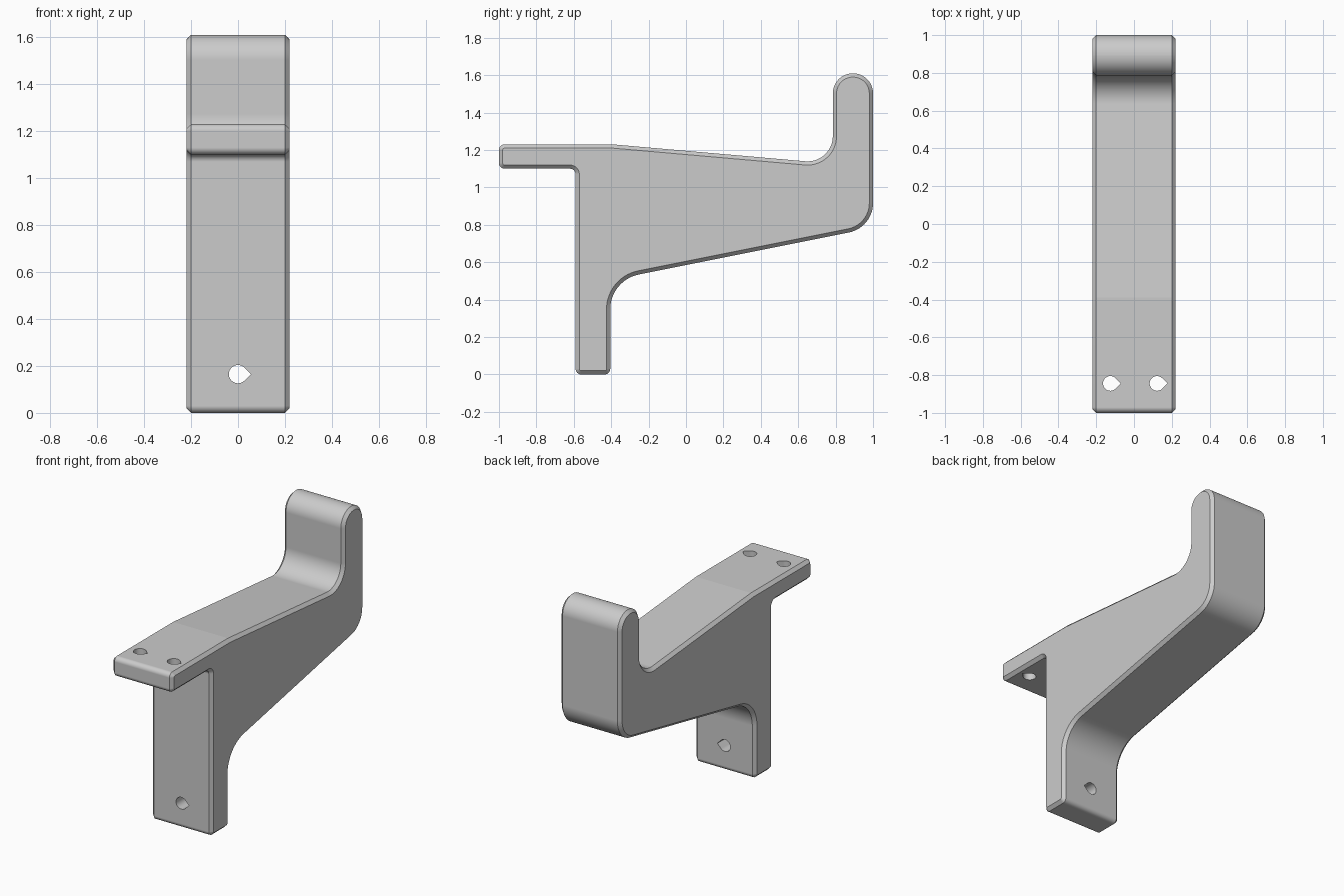
import bpy, bmesh, math
from mathutils import Vector, Matrix

cube = bpy.data.objects.get("Cube")
if cube:
    bpy.data.objects.remove(cube, do_unlink=True)

HALF_WIDTH = 0.22
CHAMFER = 0.02

grey = bpy.data.materials.new("plain grey")
grey.use_nodes = True
grey.diffuse_color = (0.6, 0.6, 0.6, 1)
grey.node_tree.nodes["Principled BSDF"].inputs["Base Color"].default_value = (0.6, 0.6, 0.6, 1)


def rounded(corners, steps=14):
    """Replace every corner (y, z, radius) of a closed outline with an arc."""
    points = []
    for i, (y, z, radius) in enumerate(corners):
        p = Vector((y, z))
        if radius == 0:
            points.append(p)
            continue
        a = (Vector(corners[i - 1][:2]) - p).normalized()
        b = (Vector(corners[(i + 1) % len(corners)][:2]) - p).normalized()
        half = a.angle(b) / 2
        centre = p + (a + b).normalized() * radius / math.sin(half)
        start = p + a * radius / math.tan(half) - centre
        turn = start.angle_signed(p + b * radius / math.tan(half) - centre)
        for k in range(steps + 1):
            points.append(centre + Matrix.Rotation(-turn * k / steps, 2) @ start)
    return points


def prism(name, points, to_3d, depth):
    """Extrude a closed 2D outline into a solid."""
    bm = bmesh.new()
    face = bm.faces.new([bm.verts.new(to_3d(*p)) for p in points])
    new = bmesh.ops.extrude_face_region(bm, geom=[face])["geom"]
    bmesh.ops.translate(bm, vec=depth, verts=[v for v in new if isinstance(v, bmesh.types.BMVert)])
    bmesh.ops.recalc_face_normals(bm, faces=bm.faces)
    mesh = bpy.data.meshes.new(name)
    bm.to_mesh(mesh)
    bm.free()
    mesh.materials.append(grey)
    obj = bpy.data.objects.new(name, mesh)
    bpy.context.collection.objects.link(obj)
    return obj


# Side outline: mounting tab, post, sloping arm and upright hook
KINK = (-0.39, 1.23)
outline = rounded([
    (-1.0, 1.23, 0.03), (-1.0, 1.10, 0.03), (-0.59, 1.10, 0.03),
    (-0.59, 0.0, 0.03), (-0.405, 0.0, 0.03), (-0.405, 0.504, 0.19),
    (1.0, 0.785, 0.16), (1.0, 1.61, 0.107), (0.785, 1.61, 0.107),
    (0.785, 1.127, 0.135), (*KINK, 0),
])
bracket = prism("hook_bracket", outline, lambda y, z: (-HALF_WIDTH, y, z), (2 * HALF_WIDTH, 0, 0))

# Chamfer around both side faces
bm = bmesh.new()
bm.from_mesh(bracket.data)
rims = [e for e in bm.edges if abs(e.verts[0].co.x - e.verts[1].co.x) < 0.001]
bmesh.ops.bevel(bm, geom=rims, offset=CHAMFER, offset_type='OFFSET', segments=1,
                affect='EDGES', profile=0.5, clamp_overlap=False)
bm.to_mesh(bracket.data)
bm.free()

# Teardrop screw holes: one through the post, two through the tab
R, TIP = 0.039, 0.055
drop = [Vector((TIP, 0))]
edge = math.acos(R / TIP)
for k in range(29):
    t = edge + (2 * math.pi - 2 * edge) * k / 28
    drop.append(Vector((R * math.cos(t), R * math.sin(t))))

cutters = [prism("post_hole_cutter", drop, lambda u, v: (u, -0.7, 0.165 + v), (0, 0.4, 0))]
for x in (-0.125, 0.122):
    cutters.append(prism("tab_hole_cutter", drop, lambda u, v: (x + u, -0.844 + v, 1.0), (0, 0, 0.4)))

bpy.ops.object.select_all(action='DESELECT')
bpy.context.view_layer.objects.active = bracket
bracket.select_set(True)
for cutter in cutters:
    cutter.hide_render = True
    mod = bracket.modifiers.new("hole", 'BOOLEAN')
    mod.operation = 'DIFFERENCE'
    mod.solver = 'EXACT'
    mod.object = cutter
    bpy.ops.object.modifier_apply(modifier=mod.name)
    bpy.data.objects.remove(cutter, do_unlink=True)

# Smooth arcs, crisp chamfers and a crisp line where the arm starts to slope
bpy.ops.object.shade_smooth_by_angle(angle=math.radians(25))
mesh = bracket.data
for e in mesh.edges:
    if all((Vector(mesh.vertices[i].co.yz) - Vector(KINK)).length < 0.004 for i in e.vertices):
        e.use_edge_sharp = True
weighted = bracket.modifiers.new("weighted normals", 'WEIGHTED_NORMAL')
weighted.keep_sharp = True
